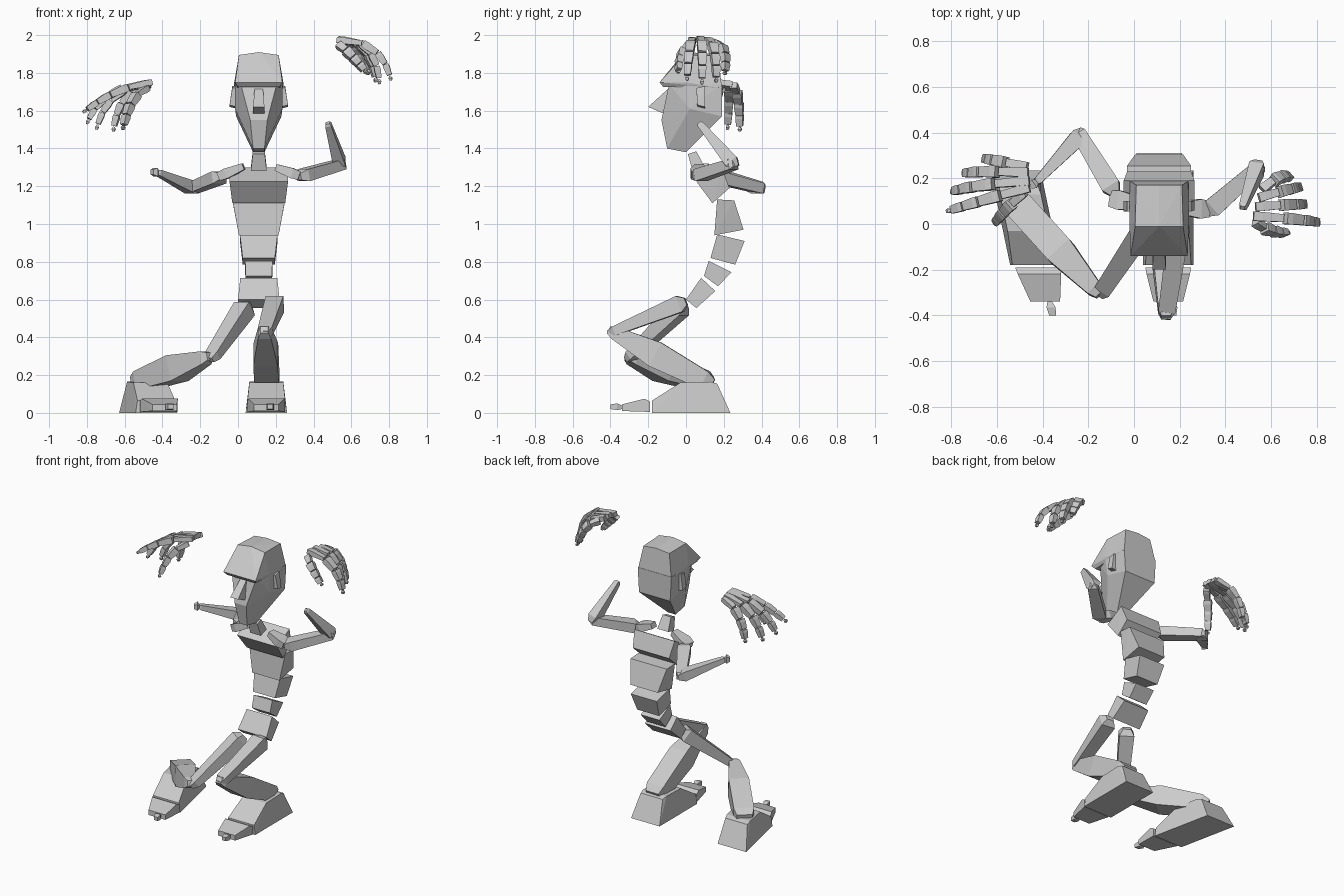
import bpy, bmesh
from mathutils import Vector as V


def finish(name, bm):
    bmesh.ops.recalc_face_normals(bm, faces=bm.faces[:])
    me = bpy.data.meshes.new(name)
    bm.to_mesh(me)
    bm.free()
    ob = bpy.data.objects.new(name, me)
    bpy.context.collection.objects.link(ob)


def hull(name, pts):
    """Convex faceted chunk around a few points."""
    bm = bmesh.new()
    for p in pts:
        bm.verts.new(p)
    r = bmesh.ops.convex_hull(bm, input=bm.verts[:])
    bmesh.ops.delete(bm, geom=[v for v in bm.verts if not v.link_faces], context='VERTS')
    bmesh.ops.dissolve_limit(bm, angle_limit=0.02, verts=bm.verts[:], edges=bm.edges[:])
    finish(name, bm)


def sym(cx, profile):
    """Mirrored points from (half width, y, z)."""
    return [(cx + s * w, y, z) for w, y, z in profile for s in (-1, 1)]


def bone_into(bm, a, b, stations, up):
    """Four-sided tapered bone; stations are (t, width, thickness)."""
    a, b = V(a), V(b)
    d = (b - a).normalized()
    side = d.cross(V(up)).normalized()
    nrm = side.cross(d)
    rings = []
    for t, w, h in stations:
        c = a.lerp(b, t)
        rings.append([bm.verts.new(c + side * (sx * w / 2) + nrm * (sy * h / 2))
                      for sx, sy in ((-1, -1), (1, -1), (1, 1), (-1, 1))])
    for r0, r1 in zip(rings, rings[1:]):
        for i in range(4):
            j = (i + 1) % 4
            bm.faces.new((r0[i], r0[j], r1[j], r1[i]))
    bm.faces.new(rings[0])
    bm.faces.new(rings[-1])


def bone(name, a, b, stations, up=(0, 0, 1)):
    bm = bmesh.new()
    bone_into(bm, a, b, stations, up)
    finish(name, bm)


def finger(name, base, ctrl, tip, w=0.05):
    """Four curved segments and a tiny tip along a bent path."""
    a, c, b = V(base), V(ctrl), V(tip)
    at = lambda t: a * (1 - t) ** 2 + c * 2 * t * (1 - t) + b * t * t
    bm = bmesh.new()
    ts = (0, 0.34, 0.6, 0.79, 0.94)
    up = (c - a).cross(b - c).cross(b - a)
    if up.z < 0:
        up = -up
    for i, (t0, t1) in enumerate(zip(ts, ts[1:])):
        k = (0.8, 1.0, 0.92, 0.8)[i]
        bone_into(bm, at(t0), at(t1), [(0.02, w * k, w * k * 0.75),
                                       (0.3, w * k, w * k * 0.85),
                                       (0.96, w * k * 0.85, w * k * 0.65)], up)
    bone_into(bm, at(0.945), at(1), [(0, 0.008, 0.008), (0.5, 0.02, 0.02), (1, 0.012, 0.012)], up)
    finish(name, bm)


CX = 0.11

# Head
hull("cranium", sym(CX, [(0.125, -0.14, 1.75), (0.105, -0.01, 1.895), (0.1, 0.17, 1.89),
                         (0.13, 0.19, 1.72), (0.13, 0.0, 1.75), (0.11, -0.12, 1.725)])
     + [(CX, -0.01, 1.91), (CX, 0.17, 1.9)])
hull("face", sym(CX, [(0.095, -0.09, 1.74), (0.125, 0.0, 1.74), (0.13, 0.19, 1.74),
                      (0.045, -0.13, 1.55), (0.125, 0.02, 1.61), (0.12, 0.19, 1.57),
                      (0.03, -0.1, 1.4), (0.03, 0.0, 1.38)]))
hull("nose", sym(CX, [(0.022, -0.09, 1.72), (0.022, -0.05, 1.72), (0.03, -0.2, 1.62),
                      (0.03, -0.12, 1.585), (0.03, -0.07, 1.6)]))
for s, n in ((-1, "right_ear"), (1, "left_ear")):
    hull(n, [(CX + s * x, y, z) for x, y, z in (
        (0.115, 0.06, 1.62), (0.115, 0.1, 1.61), (0.115, 0.055, 1.72), (0.115, 0.1, 1.73),
        (0.155, 0.06, 1.63), (0.155, 0.1, 1.62), (0.14, 0.055, 1.72), (0.14, 0.1, 1.73))])
hull("neck", sym(CX, [(0.032, 0.01, 1.37), (0.032, 0.055, 1.385), (0.042, 0.035, 1.28),
                      (0.042, 0.1, 1.3)]))

# Torso: side profile of each block with top and bottom half widths
blocks = {
    "upper_chest": (0.155, 0.14, (0.055, 1.225), (0.19, 1.3), (0.23, 1.19), (0.14, 1.11)),
    "rib_block": (0.14, 0.105, (0.165, 1.13), (0.255, 1.125), (0.305, 0.97), (0.15, 0.94)),
    "abdomen": (0.1, 0.085, (0.165, 0.945), (0.31, 0.91), (0.26, 0.785), (0.13, 0.82)),
    "waist": (0.072, 0.07, (0.12, 0.805), (0.24, 0.745), (0.17, 0.67), (0.095, 0.725)),
    "pelvis": (0.098, 0.11, (0.08, 0.715), (0.155, 0.645), (0.055, 0.555), (0.0, 0.6)),
}
for n, (wt, wb, a, b, c, d) in blocks.items():
    hull(n, sym(CX, [(wt, *a), (wt, *b), (wb, *c), (wb, *d)]))

# Arms
CLAV = [(0, 0.05, 0.035), (0.7, 0.085, 0.055), (1, 0.07, 0.045)]
UPPER = [(0, 0.04, 0.035), (0.12, 0.085, 0.065), (0.95, 0.065, 0.055), (1, 0.035, 0.03)]
FORE = [(0, 0.04, 0.035), (0.12, 0.075, 0.065), (0.96, 0.035, 0.032), (1, 0.02, 0.02)]
bone("right_collarbone", (0.03, 0.09, 1.305), (-0.1, 0.11, 1.25), CLAV)
bone("left_collarbone", (0.2, 0.07, 1.3), (0.325, 0.065, 1.255), CLAV)
bone("right_upper_arm", (-0.08, 0.13, 1.255), (-0.25, 0.41, 1.185), UPPER)
bone("left_upper_arm", (0.32, 0.05, 1.25), (0.56, 0.26, 1.32), UPPER)
bone("right_forearm", (-0.22, 0.405, 1.18), (-0.43, 0.18, 1.275), FORE)
bone("left_forearm", (0.545, 0.265, 1.3), (0.475, 0.07, 1.535), FORE, (1, 0, 0))
bone("right_wrist", (-0.425, 0.185, 1.275), (-0.455, 0.165, 1.275),
     [(0, 0.02, 0.02), (0.4, 0.045, 0.045), (1, 0.025, 0.025)])

# Hands: base, bend and tip of each finger
hands = {
    "right": [("thumb", (-0.48, 0.14, 1.72), (-0.57, 0.06, 1.7), (-0.61, 0.0, 1.5)),
              ("index", (-0.455, 0.16, 1.75), (-0.65, 0.11, 1.73), (-0.82, 0.055, 1.59)),
              ("middle", (-0.455, 0.19, 1.75), (-0.72, 0.17, 1.74), (-0.8, 0.14, 1.53)),
              ("ring", (-0.46, 0.225, 1.745), (-0.69, 0.235, 1.74), (-0.75, 0.22, 1.5)),
              ("little", (-0.465, 0.25, 1.735), (-0.63, 0.285, 1.72), (-0.66, 0.285, 1.49))],
    "left": [("thumb", (0.53, 0.01, 1.95), (0.58, -0.04, 1.92), (0.68, -0.04, 1.8)),
             ("index", (0.52, 0.035, 1.975), (0.76, 0.02, 1.99), (0.81, 0.005, 1.76)),
             ("middle", (0.53, 0.075, 1.98), (0.73, 0.09, 2.0), (0.75, 0.085, 1.74)),
             ("ring", (0.545, 0.115, 1.975), (0.7, 0.16, 1.98), (0.73, 0.16, 1.75)),
             ("little", (0.56, 0.15, 1.965), (0.64, 0.225, 1.96), (0.69, 0.205, 1.79))],
}
for side, rows in hands.items():
    for n, *path in rows:
        finger(f"{side}_{n}_finger", *path)

# Legs
THIGH = [(0, 0.05, 0.04), (0.08, 0.095, 0.09), (0.92, 0.075, 0.05), (1, 0.04, 0.03)]
SHIN = [(0, 0.04, 0.04), (0.06, 0.07, 0.07), (0.45, 0.13, 0.14), (0.92, 0.13, 0.1), (1, 0.1, 0.06)]
bone("right_thigh", (0.05, -0.01, 0.575), (-0.15, -0.31, 0.28), THIGH)
bone("left_thigh", (0.2, 0.0, 0.59), (0.14, -0.41, 0.42), THIGH)
bone("right_shin", (-0.15, -0.31, 0.3), (-0.53, 0.11, 0.16), SHIN)
bone("left_shin", (0.14, -0.41, 0.44), (0.155, 0.14, 0.15), SHIN)

# Feet: ankle block, toe block and toe tip, sheared sideways per foot
for n, cx, k in (("right", -0.47, -0.21), ("left", 0.15, 0.0)):
    def place(profile):
        return [(x + k * y, y, z) for x, y, z in sym(cx, profile)]
    hull(n + "_foot", place([(0.11, 0.235, 0), (0.11, -0.18, 0), (0.1, -0.18, 0.065),
                             (0.09, -0.03, 0.16), (0.09, 0.13, 0.165), (0.085, 0.165, 0.155)]))
    cx += 0.01 if k else 0
    hull(n + "_toes", place([(0.1, -0.19, 0.005), (0.095, -0.22, 0.075), (0.1, -0.19, 0.06),
                             (0.065, -0.34, 0.01), (0.065, -0.34, 0.045)]))
    cx += 0.02
    hull(n + "_toe_tip", place([(0.01, -0.34, 0.02), (0.01, -0.34, 0.04), (0.02, -0.365, 0.015),
                                (0.02, -0.365, 0.05), (0.015, -0.4, 0.02), (0.015, -0.4, 0.045)]))
